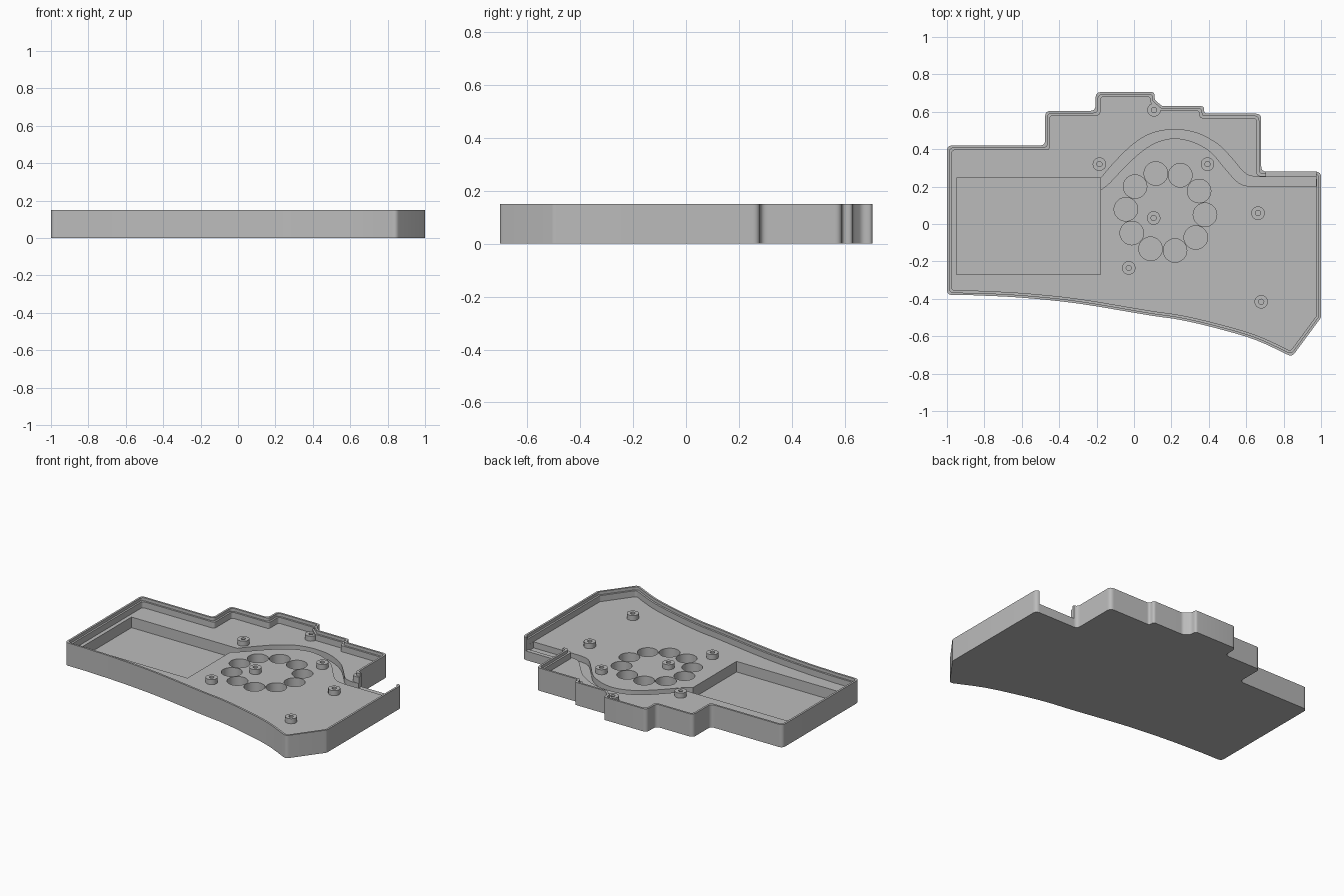
import bpy, bmesh, math
from mathutils import Vector

HEIGHT, FLOOR, POCKET, CHANNEL = 0.15, 0.09, 0.02, 0.05
ABOVE = 0.2

if "Cube" in bpy.data.objects:
    bpy.data.objects.remove(bpy.data.objects["Cube"], do_unlink=True)

grey = bpy.data.materials.new("case_grey")
grey.use_nodes = True
grey.diffuse_color = (0.5, 0.5, 0.5, 1)
grey.node_tree.nodes["Principled BSDF"].inputs["Base Color"].default_value = grey.diffuse_color


def make_object(name, bm):
    bmesh.ops.recalc_face_normals(bm, faces=bm.faces)
    mesh = bpy.data.meshes.new(name)
    bm.to_mesh(mesh)
    bm.free()
    obj = bpy.data.objects.new(name, mesh)
    obj.data.materials.append(grey)
    bpy.context.collection.objects.link(obj)
    return obj


def prism(name, points, low, high):
    """Extrude a 2D outline between two heights."""
    bm = bmesh.new()
    face = bm.faces.new([bm.verts.new((p[0], p[1], low)) for p in points])
    extruded = bmesh.ops.extrude_face_region(bm, geom=[face])["geom"]
    bmesh.ops.translate(bm, vec=(0, 0, high - low),
                        verts=[v for v in extruded if isinstance(v, bmesh.types.BMVert)])
    return make_object(name, bm)


def rectangle(x1, y1, x2, y2):
    return [(x1, y1), (x2, y1), (x2, y2), (x1, y2)]


def circle(cx, cy, r, n=32):
    return [(cx + r * math.cos(math.tau * i / n), cy + r * math.sin(math.tau * i / n)) for i in range(n)]


def spline(points, steps=5):
    """Smooth open curve through the points."""
    pts = [Vector(p) for p in points]
    pts = [pts[0] * 2 - pts[1]] + pts + [pts[-1] * 2 - pts[-2]]
    out = []
    for a, b, c, d in zip(pts, pts[1:], pts[2:], pts[3:]):
        for i in range(steps):
            t = i / steps
            out.append(0.5 * (2 * b + (c - a) * t + (2 * a - 5 * b + 4 * c - d) * t ** 2
                              + (3 * b - a - 3 * c + d) * t ** 3))
    return out + [pts[-2]]


def inset(points, dist):
    """Move every edge of a clockwise outline inward."""
    out = []
    for i, p in enumerate(points):
        d1 = (p - points[i - 1]).normalized()
        d2 = (points[(i + 1) % len(points)] - p).normalized()
        n1, n2 = Vector((d1.y, -d1.x)), Vector((d2.y, -d2.x))
        out.append(p + (n1 + n2) * dist / (1 + n1.dot(n2)))
    return out


def rounded(points, radius, steps=6):
    """Round the clear corners of an outline."""
    out = []
    for i, p in enumerate(points):
        a, b = points[i - 1] - p, points[(i + 1) % len(points)] - p
        if a.angle(b) > math.radians(160):
            out.append(p)
            continue
        cut = min(radius / math.tan(a.angle(b) / 2), 0.45 * a.length, 0.45 * b.length)
        start, end = p + a.normalized() * cut, p + b.normalized() * cut
        for k in range(steps + 1):
            t = k / steps
            out.append(start * (1 - t) ** 2 + p * 2 * t * (1 - t) + end * t ** 2)
    return out


def subtract(target, cutter):
    cutter.hide_render = True
    mod = target.modifiers.new("cut", 'BOOLEAN')
    mod.operation, mod.solver, mod.object = 'DIFFERENCE', 'EXACT', cutter
    bpy.context.view_layer.objects.active = target
    bpy.ops.object.modifier_apply(modifier=mod.name)
    bpy.data.objects.remove(cutter, do_unlink=True)


def smooth(obj):
    bpy.ops.object.select_all(action='DESELECT')
    obj.select_set(True)
    bpy.context.view_layer.objects.active = obj
    bpy.ops.object.shade_smooth_by_angle(angle=math.radians(30))


# Outline: stepped back edge, slanted corner, swept front edge
back = [(-1, -.38), (-1, .42), (-.475, .42), (-.475, .605), (-.205, .605), (-.205, .705),
        (.11, .705), (.11, .665), (.15, .63), (.375, .63), (.375, .59), (.68, .59),
        (.68, .28), (1, .28), (1, -.5)]
front = spline([(.845, -.71), (.65, -.62), (.45, -.56), (.25, -.513), (.08, -.488),
                (-.3, -.425), (-.6, -.394), (-.85, -.381)], 4)
outline = [Vector(p) for p in back] + front

# Tray with a stepped rim
tray = prism("case_tray", rounded(outline, 0.03), 0, HEIGHT)
subtract(tray, prism("rim_cutter", rounded(inset(outline, 0.013), 0.025), 0.13, ABOVE))
subtract(tray, prism("cavity_cutter", rounded(inset(outline, 0.025), 0.02), FLOOR, ABOVE))

# Rectangular pocket
subtract(tray, prism("pocket_cutter", rectangle(-.95, -.27, -.18, .245), POCKET, ABOVE))

# Curved cable channel and its exit through the back wall
outer = spline([(-.178, .244), (-.1, .335), (0, .43), (.1, .487), (.22, .505), (.34, .485),
                (.45, .425), (.52, .355), (.575, .29), (.61, .262), (.65, .252)])
inner = spline([(.63, .2), (.58, .21), (.54, .237), (.48, .305), (.41, .385), (.32, .437),
                (.22, .458), (.13, .44), (.05, .395), (-.04, .315), (-.13, .22), (-.178, .182)])
channel = [(-.2, .235)] + outer + [(.974, .252), (.974, .2)] + inner + [(-.2, .182)]
subtract(tray, prism("channel_cutter", channel, CHANNEL, ABOVE))
subtract(tray, prism("exit_cutter", rectangle(.705, .23, .974, .32), 0.06, ABOVE))

# Ring of round recesses
for i in range(10):
    angle = math.radians(36 * i - 4)
    ring = circle(.168 + .212 * math.cos(angle), .064 + .212 * math.sin(angle), .063)
    subtract(tray, prism("recess_cutter", ring, POCKET, ABOVE))
smooth(tray)


# Screw standoffs with pilot holes
posts = [(.107, .61), (-.185, .32), (.393, .32), (.105, .032), (.663, .058), (-.028, -.235), (.68, -.416)]
for i, (x, y) in enumerate(posts):
    post = prism(f"standoff_{i + 1}", circle(x, y, .036), FLOOR - 0.005, 0.123)
    subtract(post, prism("pilot_cutter", circle(x, y, .014, 16), FLOOR, ABOVE))
    smooth(post)
